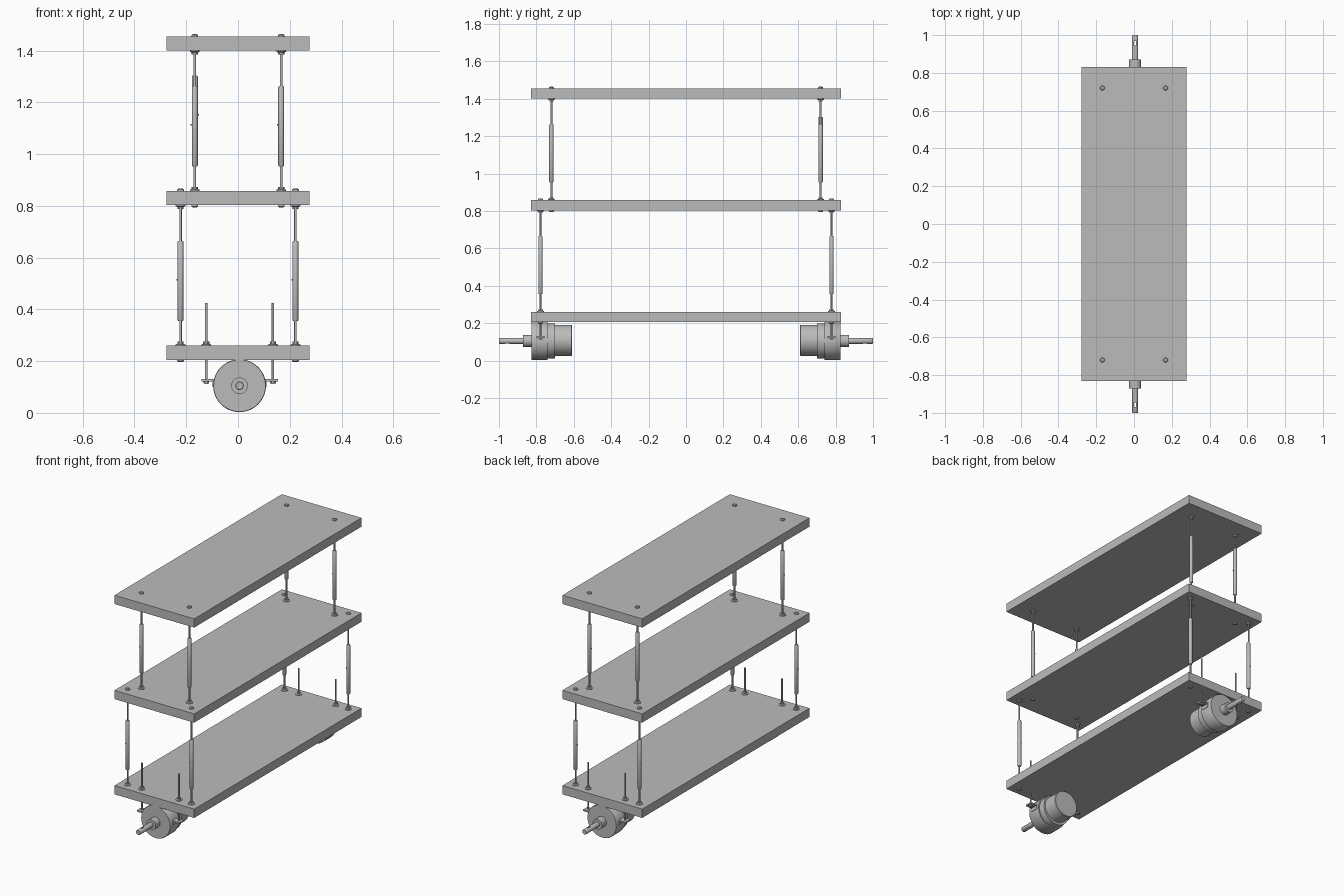
import bpy, bmesh, math
from mathutils import Matrix, Vector

if "Cube" in bpy.data.objects:
    bpy.data.objects.remove(bpy.data.objects["Cube"])

grey = bpy.data.materials.new("plain_grey")
grey.use_nodes = True
COLOUR = (0.5, 0.5, 0.5, 1)
grey.diffuse_color = COLOUR
grey.node_tree.nodes["Principled BSDF"].inputs["Base Color"].default_value = COLOUR


def finish(name, bm, smooth=False):
    bmesh.ops.recalc_face_normals(bm, faces=bm.faces)
    mesh = bpy.data.meshes.new(name)
    bm.to_mesh(mesh)
    bm.free()
    mesh.materials.append(grey)
    ob = bpy.data.objects.new(name, mesh)
    bpy.context.collection.objects.link(ob)
    if smooth:
        bpy.ops.object.select_all(action='DESELECT')
        ob.select_set(True)
        bpy.context.view_layer.objects.active = ob
        bpy.ops.object.shade_smooth_by_angle(angle=math.radians(35))
    return ob


def box(name, centre, size):
    bm = bmesh.new()
    bmesh.ops.create_cube(bm, size=1, matrix=Matrix.Translation(centre) @ Matrix.Diagonal((*size, 1)))
    return finish(name, bm)


def lathe(name, origin, axis, profile, sides=24):
    """Closed solid turned about an axis from (radius, distance) pairs."""
    bm = bmesh.new()
    turn = Matrix.Translation(origin) @ Vector(axis).to_track_quat('Z', 'Y').to_matrix().to_4x4()
    rings = []
    for r, t in profile:
        rings.append([bm.verts.new(turn @ Vector((r * math.cos(a), r * math.sin(a), t)))
                      for a in (2 * math.pi * i / sides for i in range(sides))])
    for low, high in zip(rings, rings[1:]):
        for i in range(sides):
            j = (i + 1) % sides
            bm.faces.new((low[i], low[j], high[j], high[i]))
    bm.faces.new(rings[0])
    bm.faces.new(rings[-1])
    return finish(name, bm, sides > 6)


UP, DOWN = (0, 0, 1), (0, 0, -1)
THICK = 0.055
SHELVES = {"bottom_shelf": 0.205, "middle_shelf": 0.803, "top_shelf": 1.4}

# Shelves
for name, z in SHELVES.items():
    box(name, (0, 0, z + THICK / 2), (0.554, 1.66, THICK))


def flange_nut(name, origin, axis):
    lathe(name + "_washer", origin, axis, [(0.019, 0), (0.019, 0.004), (0.012, 0.007)])
    lathe(name + "_nut", origin, axis, [(0.012, 0.006), (0.012, 0.015)], 6)


def bolt_head(name, origin, axis):
    lathe(name, origin, axis, [(0.013, 0), (0.013, 0.005), (0.008, 0.009)], 12)


# Turnbuckle rods joining one shelf to the next
def turnbuckle(name, x, y, low, high, lift, pin_side):
    floor = low + THICK
    lathe(name + "_thread", (x, y, 0), UP, [(0.005, low - 0.008), (0.005, high + THICK + 0.008)], 12)
    start = floor + 0.095 + lift
    lathe(name + "_sleeve", (x, y, start), UP,
          [(0.009, 0), (0.0115, 0.004), (0.0115, 0.306), (0.009, 0.31)], 16)
    lathe(name + "_pin", (x, y, start + 0.16), (pin_side, 0, 0), [(0.003, 0), (0.003, 0.016)], 8)
    flange_nut(name + "_foot", (x, y, floor), UP)
    flange_nut(name + "_top", (x, y, high), DOWN)
    bolt_head(name + "_lower_head", (x, y, low), DOWN)
    bolt_head(name + "_upper_head", (x, y, high + THICK), UP)


levels = list(SHELVES.values())
for sy, end in ((-1, "front"), (1, "back")):
    for sx, side in ((1, "left"), (-1, "right")):
        turnbuckle(f"lower_{end}_{side}_rod", sx * 0.222, sy * 0.778, levels[0], levels[1], 0, -1)
        raised = 0.04 if (sx, sy) == (-1, 1) else 0
        turnbuckle(f"upper_{end}_{side}_rod", sx * 0.167, sy * 0.72, levels[1], levels[2],
                   raised, 1 if raised else -1)

# Motors hung under each end of the bottom shelf
MX, MZ = 0.006, 0.105
for sy, end in ((-1, "front"), (1, "back")):
    out = (0, sy, 0)
    centre = (MX, 0, MZ)
    lathe(end + "_motor_body", (MX, 0, MZ + 0.003), out,
          [(0.080, 0.61), (0.083, 0.613), (0.083, 0.705)], 48)
    lathe(end + "_motor_collar", centre, out, [(0.094, 0.70), (0.094, 0.745)], 48)
    lathe(end + "_gearbox", centre, out,
          [(0.102, 0.74), (0.102, 0.823), (0.100, 0.826)], 48)
    lathe(end + "_shaft_boss", centre, out, [(0.032, 0.82), (0.032, 0.872)], 32)
    shaft = lathe(end + "_shaft", centre, out, [(0.016, 0.86), (0.016, 0.997), (0.014, 1.0)], 24)

    # Slot through the shaft
    cutter = box("slot_cutter", (MX, sy * 0.957, MZ), (0.01, 0.024, 0.1))
    cutter.hide_render = True
    cut = shaft.modifiers.new("slot", 'BOOLEAN')
    cut.operation, cut.object, cut.solver = 'DIFFERENCE', cutter, 'EXACT'
    bpy.context.view_layer.objects.active = shaft
    bpy.ops.object.modifier_apply(modifier=cut.name)
    bpy.data.objects.remove(cutter)

    # Mounting ears and hanging studs
    for sx, side in ((1, "left"), (-1, "right")):
        name = f"{end}_{side}"
        x, y = MX + sx * 0.129, sy * 0.778
        box(name + "_ear", (MX + sx * 0.118, y, 0.126), (0.06, 0.045, 0.009))
        box(name + "_ear_web", (MX + sx * 0.098, y, 0.115), (0.014, 0.045, 0.03))
        lathe(name + "_stud", (x, y, 0), UP, [(0.005, 0.112), (0.005, 0.424)], 12)
        lathe(name + "_stud_nut", (x, y, 0.114), UP, [(0.011, 0), (0.011, 0.009)], 6)
        flange_nut(name + "_stud_shelf", (x, y, levels[0] + THICK), UP)
